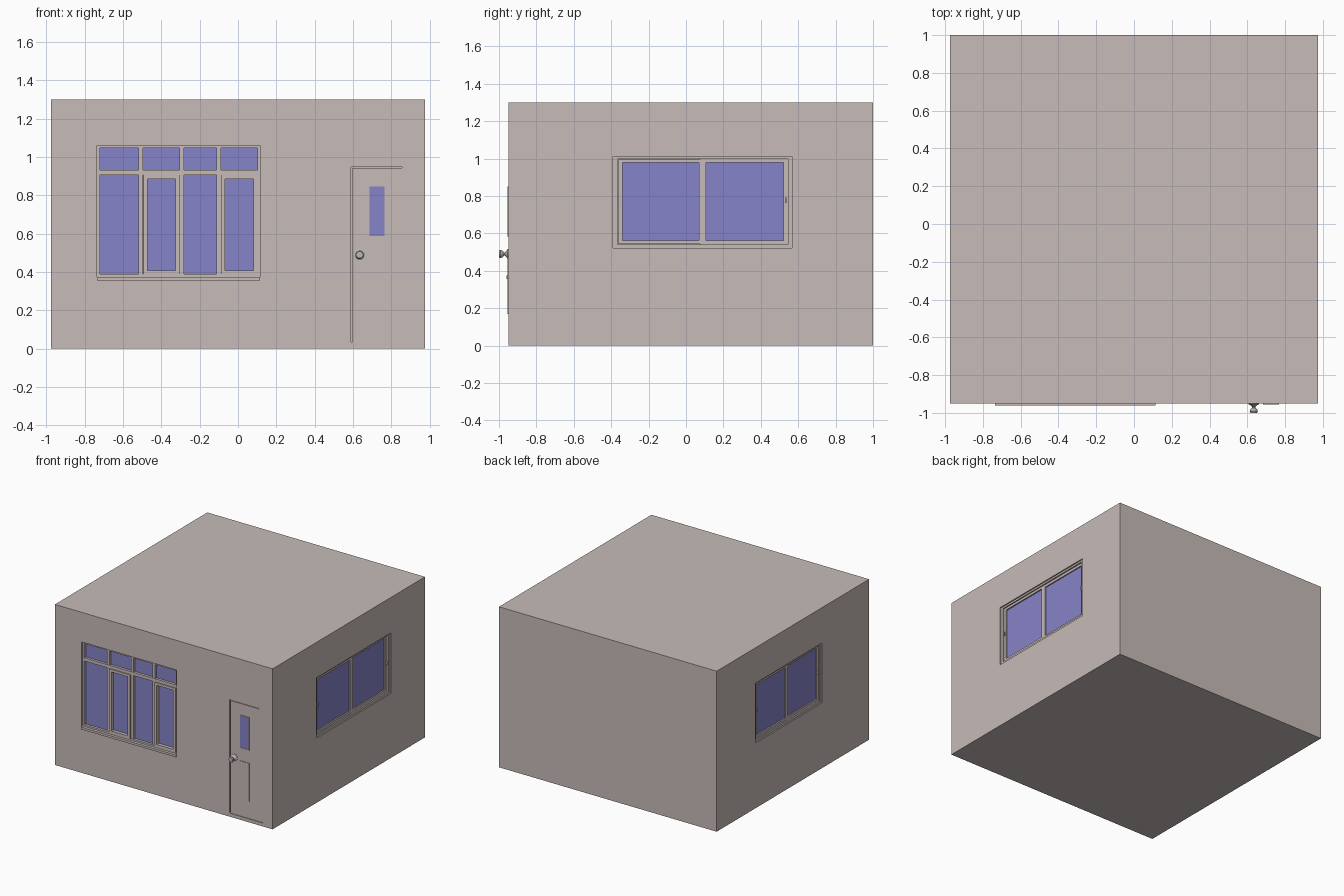
import bpy, bmesh, math

cube = bpy.data.objects.get("Cube")
if cube:
    bpy.data.objects.remove(cube, do_unlink=True)


def material(name, rgb):
    m = bpy.data.materials.new(name)
    m.use_nodes = True
    m.diffuse_color = (*rgb, 1)
    m.node_tree.nodes["Principled BSDF"].inputs["Base Color"].default_value = (*rgb, 1)
    return m


PLASTER = material("warm grey plaster", (0.57, 0.50, 0.48))
GLASS = material("blue glass", (0.24, 0.23, 0.58))
METAL = material("grey metal", (0.50, 0.48, 0.47))

HALF, FRONT, BACK, HEIGHT = 0.975, -0.95, 1.0, 1.3


# Wall coordinates: u along the wall, z up, d depth inward from the wall face
def on_front(u, z, d):
    return (u, FRONT + d, z)


def on_left(u, z, d):
    return (HALF - d, u, z)


def on_right(u, z, d):
    return (-HALF + d, u, z)


def boxes(name, wall, mat, parts):
    """One object from several boxes (u0, u1, z0, z1, d0, d1)."""
    bm = bmesh.new()
    for u0, u1, z0, z1, d0, d1 in parts:
        v = [bm.verts.new(wall(u, z, d)) for d in (d0, d1)
             for u, z in ((u0, z0), (u1, z0), (u1, z1), (u0, z1))]
        bm.faces.new(v[:4])
        bm.faces.new(v[4:])
        for i in range(4):
            j = (i + 1) % 4
            bm.faces.new((v[i], v[j], v[j + 4], v[i + 4]))
    bmesh.ops.recalc_face_normals(bm, faces=bm.faces)
    me = bpy.data.meshes.new(name)
    bm.to_mesh(me)
    bm.free()
    me.materials.append(mat)
    ob = bpy.data.objects.new(name, me)
    bpy.context.collection.objects.link(ob)
    return ob


def ring(rect, hole, d0, d1):
    """Four bars filling the border between two rectangles."""
    a, b, c, e = rect
    p, q, r, s = hole
    return [(a, p, c, e, d0, d1), (q, b, c, e, d0, d1),
            (p, q, c, r, d0, d1), (p, q, s, e, d0, d1)]


def inset(rect, w):
    return (rect[0] + w, rect[1] - w, rect[2] + w, rect[3] - w)


# Room block
room = boxes("room_walls", on_front, PLASTER,
             [(-HALF, HALF, 0, HEIGHT, 0, BACK - FRONT)])


def cut(name, wall, parts):
    cutter = boxes(name, wall, PLASTER, parts)
    cutter.hide_render = True
    cutter.hide_set(True)
    mod = room.modifiers.new(name, "BOOLEAN")
    mod.operation = "DIFFERENCE"
    mod.solver = "EXACT"
    mod.object = cutter
    bpy.context.view_layer.objects.active = room
    bpy.ops.object.modifier_apply(modifier=name)
    bpy.data.objects.remove(cutter, do_unlink=True)


# Front window: opening, outer frame, mullions and transom
opening = (-0.735, 0.115, 0.375, 1.06)
cut("front_opening_cutter", on_front, [(*opening, -0.1, 0.06)])
boxes("front_window_frame", on_front, PLASTER,
      ring(opening, inset(opening, 0.014), 0.012, 0.058)
      + [(u - 0.012, u + 0.012, 0.389, 1.046, 0.014, 0.058)
         for u in (-0.508, -0.293, -0.1)]
      + [(-0.721, 0.101, 0.905, 0.931, 0.012, 0.058)])
boxes("front_window_glass", on_front, GLASS,
      [(*inset(opening, 0.005), 0.032, 0.04)])

# Opening casements in the second and fourth bays
for name, rect in (("inner", (-0.494, -0.306, 0.386, 0.906)),
                   ("outer", (-0.088, 0.102, 0.386, 0.906))):
    boxes(name + "_casement", on_front, PLASTER,
          ring(rect, inset(rect, 0.021), 0.005, 0.036))

# Projecting sill
boxes("front_window_sill", on_front, PLASTER,
      [(-0.735, 0.115, 0.357, 0.375, -0.01, 0.02)])


# Sliding side windows
def sliding_window(side, wall, centre, scale, z0, z1):
    def span(u0, u1):
        return tuple(sorted((centre + u0 * scale, centre + u1 * scale)))
    outer = (*span(-0.478, 0.478), z0, z1)
    cut(side + "_opening_cutter", wall, [(*outer, -0.1, 0.06)])
    boxes(side + "_window_frame", wall, PLASTER,
          ring(outer, (*span(-0.455, 0.457), z0 + 0.02, z1 - 0.014), 0.01, 0.058))
    lo, hi = z0 + 0.04, z1 - 0.034
    front = (*span(-0.45, -0.014), z0 + 0.022, z1 - 0.016)
    rear = (*span(-0.014, 0.457), z0 + 0.02, z1 - 0.014)
    boxes(side + "_window_front_sash", wall, PLASTER,
          ring(front, (*span(-0.428, -0.019), lo, hi), 0.018, 0.04))
    boxes(side + "_window_rear_sash", wall, PLASTER,
          ring(rear, (*span(0.02, 0.433), lo, hi), 0.022, 0.05))
    boxes(side + "_window_glass", wall, GLASS,
          [(*span(-0.432, -0.016), lo - 0.004, hi + 0.004, 0.029, 0.036),
           (*span(0.015, 0.437), lo - 0.004, hi + 0.004, 0.032, 0.04)])
    mid = (z0 + z1) / 2 + 0.01
    boxes(side + "_window_latches", wall, METAL,
          [(*span(u - 0.004, u + 0.004), mid - 0.015, mid + 0.015, 0.012, 0.026)
           for u in (-0.44, 0.445)])


sliding_window("left", on_left, 0.088, 1.0, 0.522, 1.012)
sliding_window("right", on_right, 0.075, -0.89, 0.528, 1.012)

# Door outline grooves in the front wall
cut("door_groove_cutter", on_front,
    [(0.589, 0.596, 0.035, 0.948, -0.05, 0.01)])
cut("door_head_cutter", on_front,
    [(0.593, 0.855, 0.942, 0.948, -0.05, 0.008)])
cut("door_foot_cutter", on_front,
    [(0.593, 0.89, 0.028, 0.031, -0.05, 0.006)])

# Door light and lower panel
boxes("door_glass", on_front, GLASS, [(0.687, 0.764, 0.588, 0.846, -0.003, 0.01)])
light = (0.683, 0.768, 0.584, 0.85)
boxes("door_glass_frame", on_front, PLASTER,
      ring(light, inset(light, 0.004), -0.005, 0.01))
boxes("door_lower_panel", on_front, PLASTER,
      [(0.683, 0.768, 0.17, 0.48, -0.004, 0.01)])

# Door knob: a turned profile of (radius, distance out from the wall)
profile = [(0.028, -0.002), (0.028, 0.004), (0.02, 0.008), (0.009, 0.018),
           (0.009, 0.024), (0.018, 0.032), (0.022, 0.041), (0.018, 0.05)]
bm = bmesh.new()
SIDES = 24
rings = [[bm.verts.new((0.634 + r * math.cos(math.tau * i / SIDES), FRONT - out,
                        0.49 + r * math.sin(math.tau * i / SIDES)))
          for i in range(SIDES)] for r, out in profile]
for a, b in zip(rings, rings[1:]):
    for i in range(SIDES):
        j = (i + 1) % SIDES
        bm.faces.new((a[i], a[j], b[j], b[i]))
bm.faces.new(rings[0])
bm.faces.new(rings[-1])
bmesh.ops.recalc_face_normals(bm, faces=bm.faces)
mesh = bpy.data.meshes.new("door_knob")
bm.to_mesh(mesh)
bm.free()
mesh.materials.append(METAL)
knob = bpy.data.objects.new("door_knob", mesh)
bpy.context.collection.objects.link(knob)
bpy.ops.object.select_all(action="DESELECT")
knob.select_set(True)
bpy.context.view_layer.objects.active = knob
bpy.ops.object.shade_smooth_by_angle(angle=math.radians(40))
